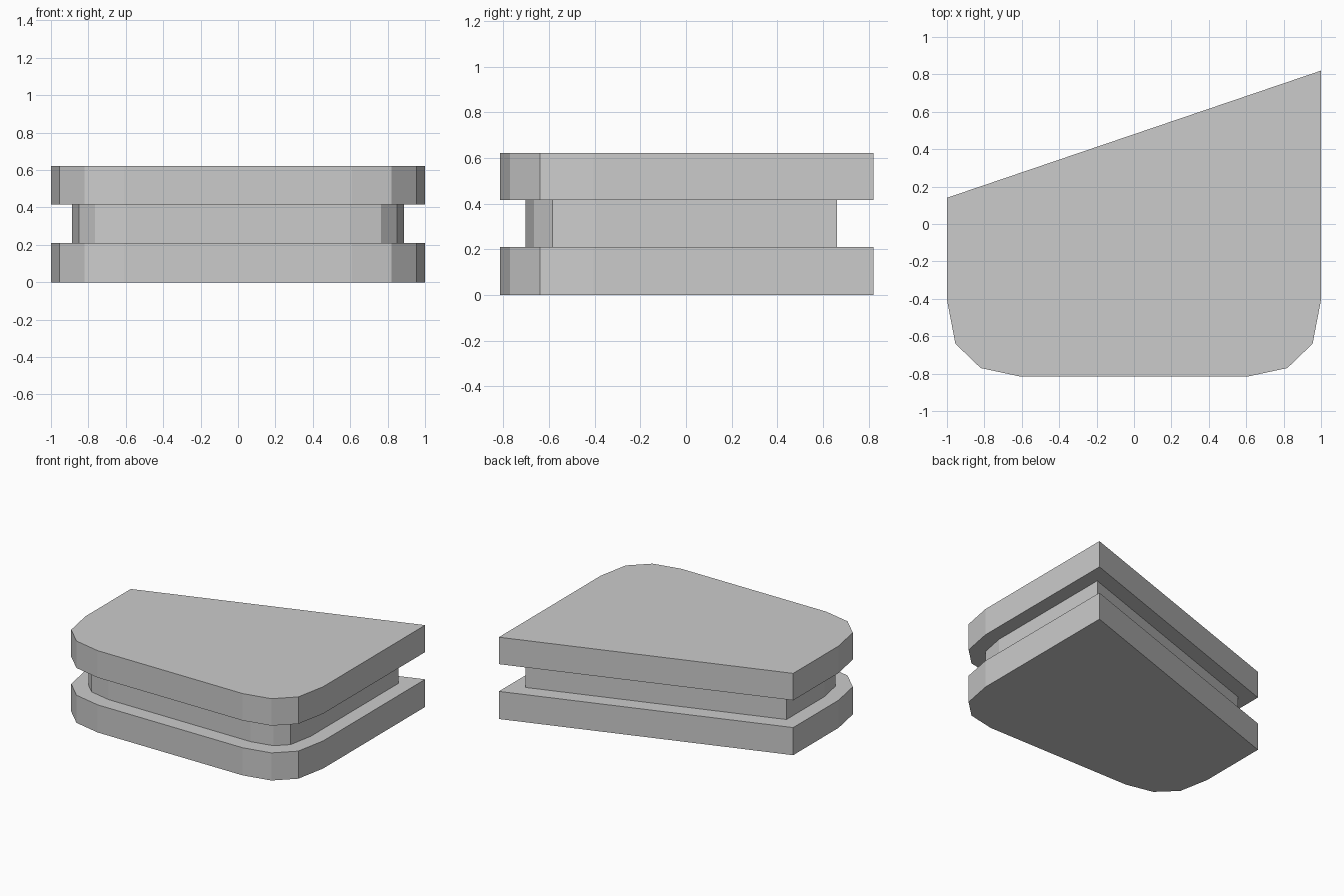
import bpy, bmesh
from mathutils import Vector

if "Cube" in bpy.data.objects:
    bpy.data.objects.remove(bpy.data.objects["Cube"])

# Plan outline, counter-clockwise: bevelled front corners, slanted back edge
corner = [(0.61, -0.815), (0.82, -0.77), (0.955, -0.64), (1.0, -0.405)]
outline = [Vector(p) for p in corner + [(1.0, 0.82), (-1.0, 0.14)]
           + [(-x, y) for x, y in reversed(corner)]]


def inset(points, d):
    """Offset a closed counter-clockwise outline inward by d."""
    result = []
    for i, p in enumerate(points):
        a = (p - points[i - 1]).normalized()
        b = (points[(i + 1) % len(points)] - p).normalized()
        na, nb = Vector((-a.y, a.x)), Vector((-b.y, b.x))
        result.append(p + (na + nb) * d / (1 + na.dot(nb)))
    return result


# Grooved block: two plates joined by a recessed waist, as one closed shell
waist = inset(outline, 0.113)
sections = [(outline, 0), (outline, 0.21), (waist, 0.21),
            (waist, 0.417), (outline, 0.417), (outline, 0.622)]
bm = bmesh.new()
rings = [[bm.verts.new((p.x, p.y, z)) for p in pts] for pts, z in sections]
n = len(outline)
for low, high in zip(rings, rings[1:]):
    for i in range(n):
        j = (i + 1) % n
        bm.faces.new((low[i], low[j], high[j], high[i]))
bm.faces.new(rings[0][::-1])
bm.faces.new(rings[-1])
bmesh.ops.recalc_face_normals(bm, faces=bm.faces)

mesh = bpy.data.meshes.new("grooved_block")
bm.to_mesh(mesh)
bm.free()
bpy.context.collection.objects.link(bpy.data.objects.new("grooved_block", mesh))
